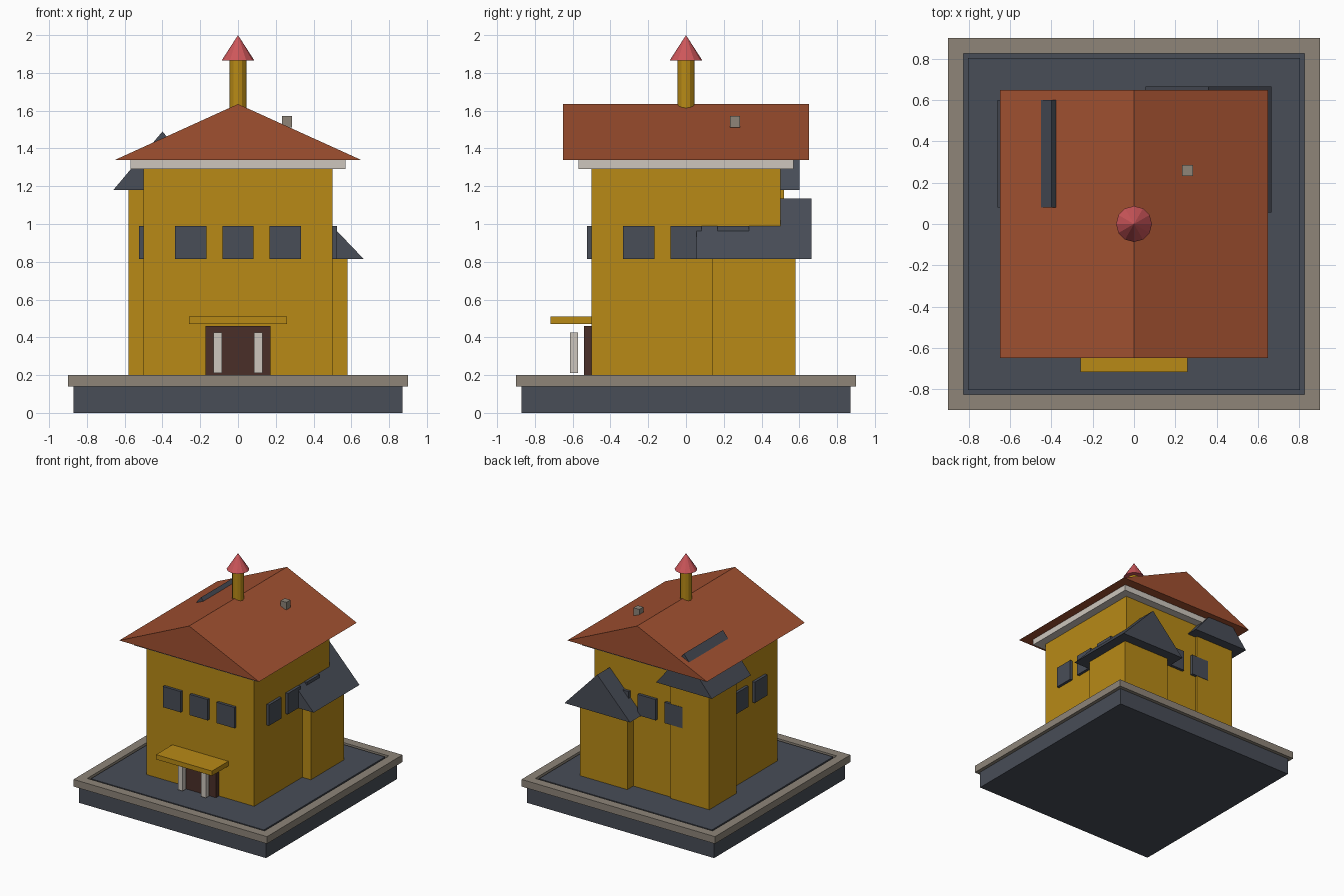
import bpy
import bmesh
from math import pi
from mathutils import Matrix

cube = bpy.data.objects.get("Cube")
if cube:
    bpy.data.objects.remove(cube, do_unlink=True)


def material(name, rgb):
    """Flat material from 8-bit display colour."""
    lin = [((c / 255 + 0.055) / 1.055) ** 2.4 for c in rgb] + [1]
    m = bpy.data.materials.new(name)
    m.use_nodes = True
    m.diffuse_color = lin
    m.node_tree.nodes["Principled BSDF"].inputs["Base Color"].default_value = lin
    return m


OCHRE = material("ochre wall", (184, 138, 22))
SLATE = material("dark slate", (72, 77, 87))
TILE = material("red roof tile", (160, 80, 48))
STONE = material("warm stone", (142, 133, 121))
TRIM = material("pale trim", (205, 198, 189))
WOOD = material("dark wood", (74, 47, 40))
CAP = material("pink red cap", (205, 86, 90))


def finish(name, bm, mat):
    bmesh.ops.recalc_face_normals(bm, faces=bm.faces)
    me = bpy.data.meshes.new(name)
    bm.to_mesh(me)
    bm.free()
    me.materials.append(mat)
    ob = bpy.data.objects.new(name, me)
    bpy.context.collection.objects.link(ob)
    return ob


def box(name, mat, x, y, z):
    """Box from (min, max) ranges."""
    bm = bmesh.new()
    bmesh.ops.create_cube(bm, size=1)
    for v in bm.verts:
        v.co = [r[0] + (c + 0.5) * (r[1] - r[0]) for c, r in zip(v.co, (x, y, z))]
    return finish(name, bm, mat)


def square(name, mat, half, z, cx=0, cy=0):
    return box(name, mat, (cx - half, cx + half), (cy - half, cy + half), z)


def gable(name, mat, cx, cy, half, z0, z1):
    """Solid gable roof on a square plan, ridge along y."""
    bm = bmesh.new()
    outline = ((cx - half, z0), (cx + half, z0), (cx, z1))
    face = bm.faces.new([bm.verts.new((x, cy - half, z)) for x, z in outline])
    out = bmesh.ops.extrude_face_region(bm, geom=[face])
    verts = [g for g in out["geom"] if isinstance(g, bmesh.types.BMVert)]
    bmesh.ops.translate(bm, verts=verts, vec=(0, 2 * half, 0))
    return finish(name, bm, mat)


def cone(name, mat, r0, r1, z0, z1):
    bm = bmesh.new()
    bmesh.ops.create_cone(bm, cap_ends=True, segments=12, radius1=r0, radius2=r1,
                          depth=z1 - z0, matrix=Matrix.Translation((0, 0, (z0 + z1) / 2)))
    return finish(name, bm, mat)


# Plinth with a stone border around the yard
square("plinth", SLATE, 0.87, (0, 0.14))
square("yard", SLATE, 0.805, (0.13, 0.195))
bm = bmesh.new()
rings = [[bm.verts.new((sx * h, sy * h, z))
          for sx, sy in ((-1, -1), (1, -1), (1, 1), (-1, 1))]
         for h, z in ((0.9, 0.14), (0.9, 0.2), (0.825, 0.2), (0.825, 0.14))]
for k, ring in enumerate(rings):
    above = rings[(k + 1) % len(rings)]
    for i in range(4):
        j = (i + 1) % 4
        bm.faces.new((ring[i], ring[j], above[j], above[i]))
finish("stone_border", bm, STONE)

# Main house
square("main_walls", OCHRE, 0.5, (0.19, 1.3))
square("cornice", TRIM, 0.57, (1.29, 1.34))
gable("main_roof", TILE, 0, 0, 0.65, 1.34, 1.635)

# Corner wings at the back
for side, cx, cy, half, eave_half, eave, ridge in (
        ("left", 0.36, 0.36, 0.22, 0.305, 0.815, 1.135),
        ("right", -0.4, 0.34, 0.18, 0.26, 1.18, 1.49)):
    square(side + "_wing_walls", OCHRE, half, (0.19, eave), cx, cy)
    gable(side + "_wing_roof", SLATE, cx, cy, eave_half, eave, ridge)

# Three windows on every side
for i, side in enumerate(("front", "left", "back", "right")):
    for n in range(3):
        cx = 0.25 * (n - 1)
        w = box(f"{side}_window_{n + 1}", SLATE, (cx - 0.083, cx + 0.083),
                (-0.523, -0.48), (0.815, 0.99))
        w.data.transform(Matrix.Rotation(i * pi / 2, 4, "Z"))

# Entrance
box("door", WOOD, (-0.173, 0.173), (-0.54, -0.48), (0.195, 0.46))
box("porch_canopy", OCHRE, (-0.26, 0.26), (-0.717, -0.48), (0.47, 0.51))
for side, cx in (("left", 0.108), ("right", -0.108)):
    box(side + "_porch_post", TRIM, (cx - 0.022, cx + 0.022), (-0.613, -0.571), (0.21, 0.425))

# Roof details
cone("turret", OCHRE, 0.045, 0.045, 1.5, 1.87)
cone("turret_cap", CAP, 0.087, 0, 1.865, 2)
square("roof_vent", STONE, 0.027, (1.51, 1.573), 0.26, 0.26)
